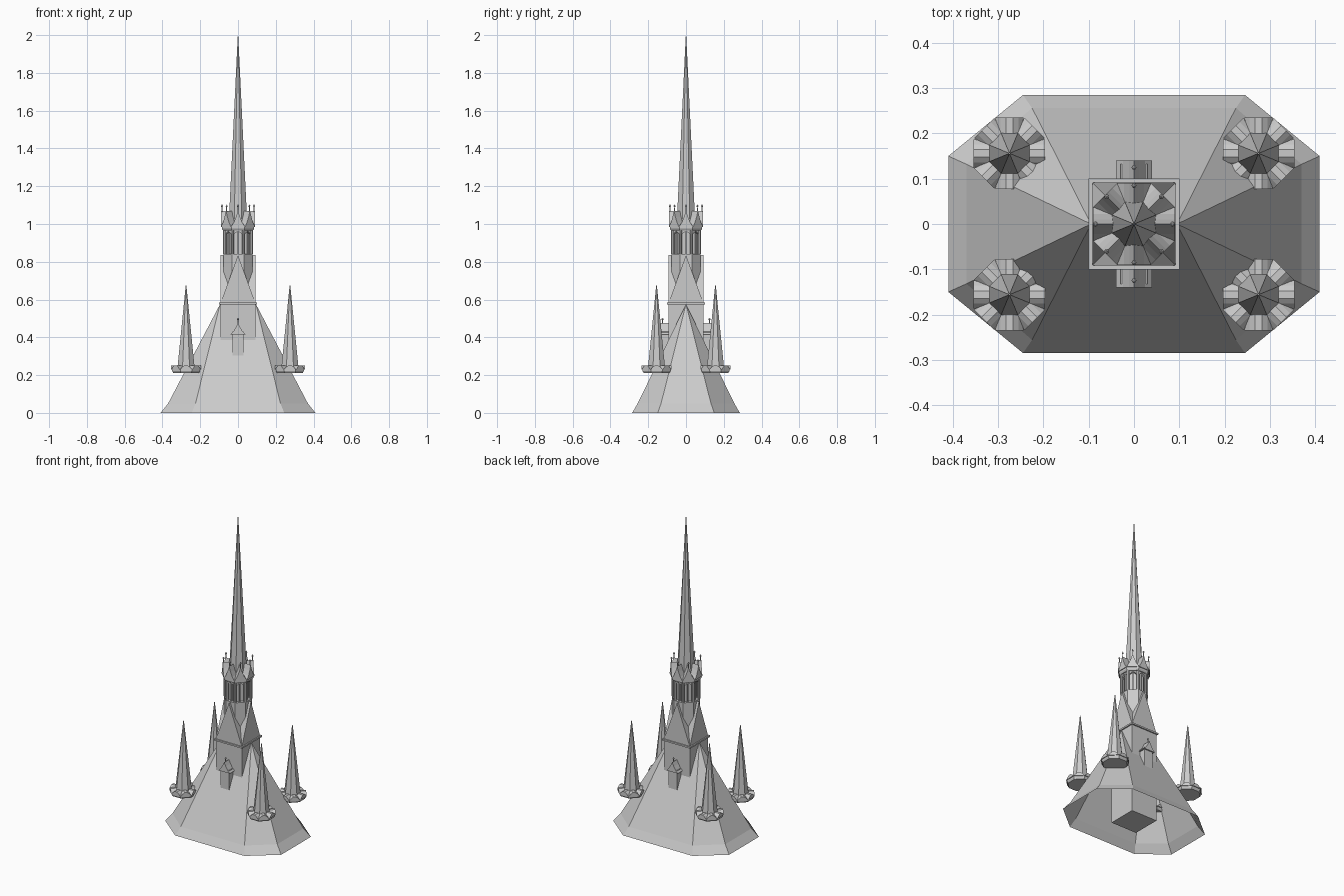
import bpy, bmesh, math
from mathutils import Matrix, Vector

cube = bpy.data.objects.get("Cube")
if cube:
    bpy.data.objects.remove(cube, do_unlink=True)

stone = bpy.data.materials.new("pale_grey")
stone.use_nodes = True
GREY = (0.6, 0.6, 0.6, 1)
stone.diffuse_color = GREY
stone.node_tree.nodes["Principled BSDF"].inputs["Base Color"].default_value = GREY


def finish(name, bm):
    bmesh.ops.recalc_face_normals(bm, faces=bm.faces)
    mesh = bpy.data.meshes.new(name)
    bm.to_mesh(mesh)
    bm.free()
    mesh.materials.append(stone)
    ob = bpy.data.objects.new(name, mesh)
    bpy.context.collection.objects.link(ob)
    return ob


def add_prism(bm, profile, r0, r1, angle=0, at=(0, 0, 0)):
    """Extrude an (x, z) outline outwards from r0 to r1, facing -y turned by angle."""
    m = Matrix.Translation(at) @ Matrix.Rotation(angle, 4, "Z")
    rings = [[bm.verts.new(m @ Vector((x, -r, z))) for x, z in profile] for r in (r0, r1)]
    n = len(profile)
    bm.faces.new(rings[0])
    bm.faces.new(rings[1][::-1])
    for i in range(n):
        j = (i + 1) % n
        bm.faces.new((rings[0][i], rings[0][j], rings[1][j], rings[1][i]))


def add_cone(bm, r0, r1, z0, z1, at=(0, 0), sides=8):
    m = Matrix.Translation((at[0], at[1], (z0 + z1) / 2)) @ Matrix.Rotation(math.pi / sides, 4, "Z")
    bmesh.ops.create_cone(bm, cap_ends=True, segments=sides, radius1=r0, radius2=r1,
                          depth=z1 - z0, matrix=m)


def add_box(bm, size, centre, angle=0):
    m = Matrix.Rotation(angle, 4, "Z") @ Matrix.Translation(centre) @ Matrix.Diagonal((*size, 1))
    bmesh.ops.create_cube(bm, size=1, matrix=m)


def add_finial(bm, x, y, z, h):
    add_cone(bm, 0.003, 0.002, z - 0.01, z + h, (x, y), 6)
    bmesh.ops.create_icosphere(bm, subdivisions=1, radius=0.006,
                               matrix=Matrix.Translation((x, y, z + h * 0.75)))


def swept_gable(w, z, h):
    """Gable outline with concave slopes."""
    half = [(w, 0), (w * 0.6, h * 0.28), (w * 0.28, h * 0.62), (0, h)]
    return [(x, z + k) for x, k in half] + [(-x, z + k) for x, k in half[-2::-1]]


def outward(angle, r):
    return r * math.sin(angle), -r * math.cos(angle)


EIGHTHS = [i * math.pi / 4 for i in range(8)]
QUARTERS = EIGHTHS[::2]

# main hipped roof: open underneath, chamfered corners, flared eaves
bm = bmesh.new()
rings = []
for ax, ay, bx, by, z in ((0.245, 0.285, 0.41, 0.15, 0), (0.225, 0.256, 0.37, 0.132, 0.05)):
    quad = [(ax, -ay), (bx, -by), (bx, by), (ax, ay)]
    pts = quad + [(-x, -y) for x, y in quad]
    rings.append([bm.verts.new((x, y, z)) for x, y in pts])
right, left = [bm.verts.new((x, 0, 0.575)) for x in (0.095, -0.095)]
low, up = rings
for i in range(8):
    j = (i + 1) % 8
    bm.faces.new((low[i], low[j], up[j], up[i]))
    if i in (3, 7):
        ends = (left, right) if i == 3 else (right, left)
        bm.faces.new((up[i], up[j], *ends))
    else:
        bm.faces.new((up[i], up[j], right if i < 3 else left))
finish("main_roof", bm)

# square tower base and its thin cornice
bm = bmesh.new()
add_box(bm, (0.184, 0.184, 0.578), (0, 0, 0.289))
finish("tower_base", bm)
bm = bmesh.new()
add_box(bm, (0.2, 0.2, 0.01), (0, 0, 0.58))
finish("tower_cornice", bm)

# crossed gable roofs over the tower base
for name, a in (("gable_roof_front_back", 0), ("gable_roof_sides", math.pi / 2)):
    bm = bmesh.new()
    add_prism(bm, [(0.092, 0.582), (0, 0.835), (-0.092, 0.582)], -0.092, 0.092, a)
    finish(name, bm)

# octagonal drum
bm = bmesh.new()
add_cone(bm, 0.083, 0.083, 0.58, 0.84)
finish("drum", bm)

# lantern: recessed core, corner piers, window mullions and arched heads
bm = bmesh.new()
add_cone(bm, 0.062, 0.062, 0.835, 0.975)
finish("lantern_core", bm)
bm = bmesh.new()
for a in EIGHTHS:
    x, y = outward(a + math.pi / 8, 0.076)
    add_cone(bm, 0.009, 0.009, 0.84, 0.975, (x, y))
    add_box(bm, (0.006, 0.012, 0.12), (0, -0.063, 0.9), a)
finish("lantern_piers", bm)
bm = bmesh.new()
for a in EIGHTHS:
    add_prism(bm, [(0.03, 0.975), (0.03, 0.925), (0.024, 0.945), (0, 0.962),
                   (-0.024, 0.945), (-0.03, 0.925), (-0.03, 0.975)], 0.06, 0.073, a)
finish("lantern_arches", bm)
bm = bmesh.new()
add_cone(bm, 0.086, 0.092, 0.965, 0.975)
add_cone(bm, 0.092, 0.092, 0.975, 0.988)
finish("lantern_cornice", bm)

# ring of eight swept gables with finials
bm = bmesh.new()
for a in EIGHTHS:
    add_prism(bm, swept_gable(0.037, 0.985, 0.085), 0.02, 0.09, a)
finish("crown_gables", bm)
bm = bmesh.new()
for a in EIGHTHS:
    add_finial(bm, *outward(a, 0.085), 1.07, 0.033)
finish("crown_finials", bm)

# main spire
bm = bmesh.new()
add_cone(bm, 0.054, 0.002, 0.985, 1.985)
add_cone(bm, 0.002, 0.001, 1.98, 2.0)
finish("main_spire", bm)

# front and back dormers
for name, a in (("front_dormer", 0), ("back_dormer", math.pi)):
    bm = bmesh.new()
    add_box(bm, (0.06, 0.09, 0.13), (0, -0.087, 0.365), a)
    add_prism(bm, swept_gable(0.04, 0.415, 0.062), 0.08, 0.14, a)
    add_finial(bm, *outward(a, 0.125), 0.475, 0.028)
    finish(name, bm)

# four corner turrets
for sx, side in ((1, "left"), (-1, "right")):
    for sy, end in ((-1, "front"), (1, "back")):
        x, y = sx * 0.275, sy * 0.156
        bm = bmesh.new()
        add_cone(bm, 0.074, 0.08, 0.212, 0.222, (x, y))
        add_cone(bm, 0.08, 0.08, 0.222, 0.232, (x, y))
        finish(f"{end}_{side}_turret_cornice", bm)
        bm = bmesh.new()
        for a in EIGHTHS:
            add_prism(bm, [(0.031, 0.23), (0.02, 0.243), (0.008, 0.252), (-0.008, 0.252),
                           (-0.02, 0.243), (-0.031, 0.23)], 0.02, 0.079, a, (x, y, 0))
        finish(f"{end}_{side}_turret_gables", bm)
        bm = bmesh.new()
        add_cone(bm, 0.05, 0.002, 0.23, 0.675, (x, y))
        finish(f"{end}_{side}_turret_spire", bm)
